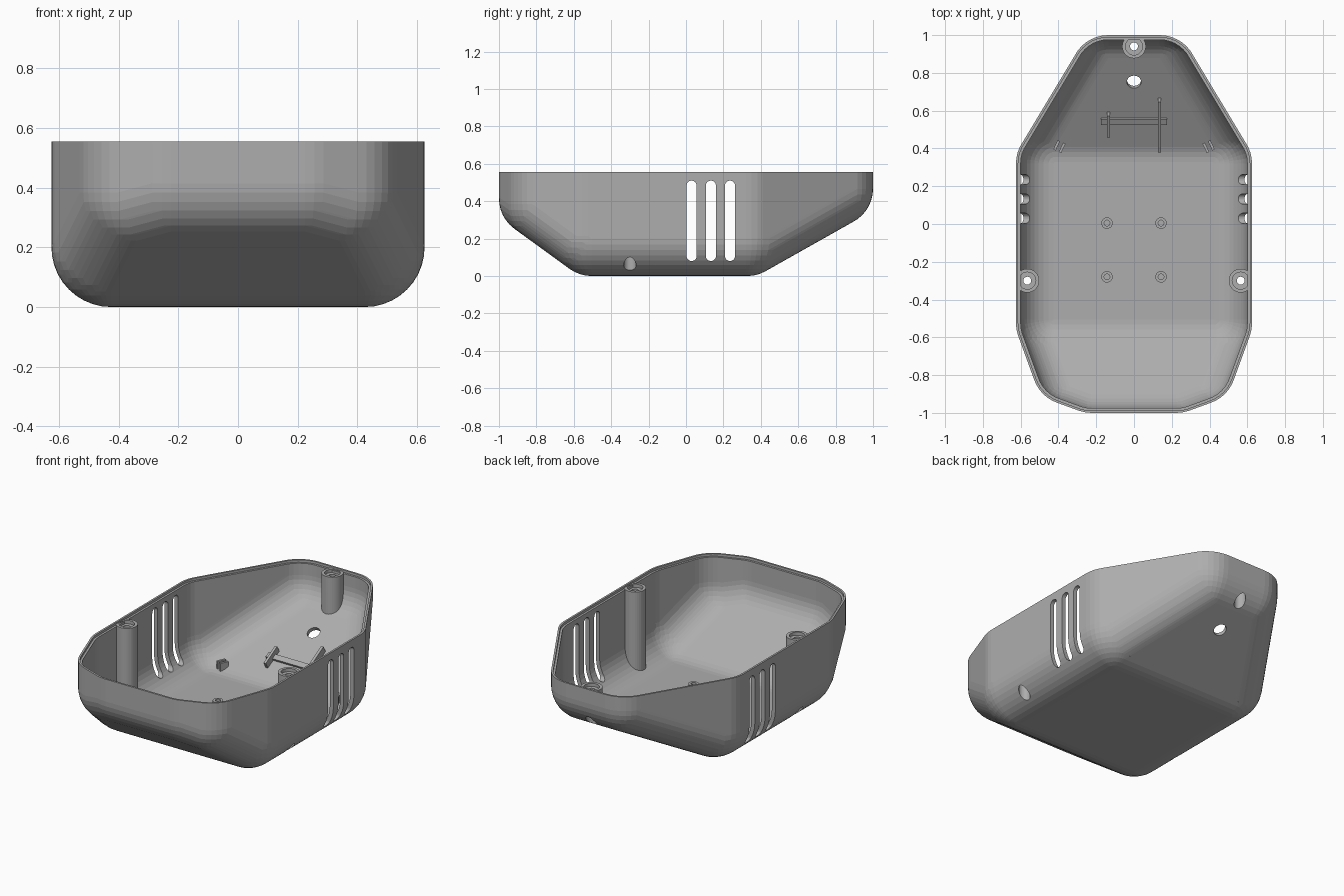
import bpy
import bmesh
from math import sin, cos, tan, radians
from mathutils import Matrix, Vector

if "Cube" in bpy.data.objects:
    bpy.data.objects.remove(bpy.data.objects["Cube"], do_unlink=True)

RIM = 0.555
FILLET = 0.2
WALL = 0.025
FRONT, BACK = radians(36), radians(29.4)
BACK_EDGE = 0.38

grey = bpy.data.materials.new("grey_plastic")
grey.use_nodes = True
grey.diffuse_color = (0.42, 0.42, 0.42, 1)
grey.node_tree.nodes["Principled BSDF"].inputs["Base Color"].default_value = (0.42, 0.42, 0.42, 1)


def finish(name, bm):
    bmesh.ops.recalc_face_normals(bm, faces=bm.faces)
    mesh = bpy.data.meshes.new(name)
    bm.to_mesh(mesh)
    bm.free()
    mesh.materials.append(grey)
    obj = bpy.data.objects.new(name, mesh)
    bpy.context.collection.objects.link(obj)
    return obj


def slice_off(bm, co, no):
    bmesh.ops.bisect_plane(bm, geom=bm.verts[:] + bm.edges[:] + bm.faces[:],
                           plane_co=co, plane_no=no, clear_outer=True)
    bmesh.ops.holes_fill(bm, edges=[e for e in bm.edges if e.is_boundary], sides=0)


def hull(bm):
    res = bmesh.ops.convex_hull(bm, input=bm.verts[:])
    junk = {g for g in res["geom_interior"] + res["geom_unused"]
            if isinstance(g, bmesh.types.BMVert)}
    bmesh.ops.delete(bm, geom=list(junk), context="VERTS")


def core_points():
    # Corner points of the faceted hull, inset by the fillet radius
    planes = [((0, 0, 0), (0, 0, -1)), ((0, -1, 0), (0, -1, 0)), ((0, 1, 0), (0, 1, 0)),
              ((0, -0.57, 0), (0, -sin(FRONT), -cos(FRONT))),
              ((0, BACK_EDGE, 0), (0, sin(BACK), -cos(BACK)))]
    a, b = radians(31), radians(20)
    for s in (1, -1):
        planes += [((s * 0.625, 0, 0), (s, 0, 0)),
                   ((s * 0.625, 0.375, 0), (s * cos(a), sin(a), 0)),
                   ((s * 0.625, -0.56, 0), (s * cos(b), -sin(b), 0)),
                   ((s * 0.26, -1, 0), (s * sin(b), -cos(b), 0))]
    bm = bmesh.new()
    bmesh.ops.create_cube(bm, size=2.4)
    for co, no in planes:
        no = Vector(no)
        slice_off(bm, Vector(co) - no * FILLET, no)
    pts = [v.co.copy() for v in bm.verts]
    bm.free()
    return pts


CORE = core_points()


def rounded_body(name, inset, top=None, bottom=None):
    bm = bmesh.new()
    for p in CORE:
        bmesh.ops.create_uvsphere(bm, u_segments=40, v_segments=20,
                                  radius=FILLET - inset, matrix=Matrix.Translation(p))
    hull(bm)
    bmesh.ops.dissolve_limit(bm, angle_limit=0.008, verts=bm.verts, edges=bm.edges)
    if top is not None:
        slice_off(bm, (0, 0, top), (0, 0, 1))
    if bottom is not None:
        slice_off(bm, (0, 0, bottom), (0, 0, -1))
    return finish(name, bm)


def cylinder(name, x, y, z0, z1, r, tilt=0.0):
    bm = bmesh.new()
    mat = Matrix.Translation((x, y, (z0 + z1) / 2)) @ Matrix.Rotation(tilt, 4, "X")
    bmesh.ops.create_cone(bm, cap_ends=True, segments=32, radius1=r, radius2=r,
                          depth=z1 - z0, matrix=mat)
    return finish(name, bm)


def box(name, centre, size, rot):
    bm = bmesh.new()
    mat = Matrix.Translation(centre) @ rot @ Matrix.Diagonal((*size, 1))
    bmesh.ops.create_cube(bm, size=1, matrix=mat)
    return finish(name, bm)


def slot(name, y, z0, z1, r):
    bm = bmesh.new()
    for z in (z0 + r, z1 - r):
        mat = Matrix.Translation((0, y, z)) @ Matrix.Rotation(radians(90), 4, "Y")
        bmesh.ops.create_cone(bm, cap_ends=True, segments=24, radius1=r, radius2=r,
                              depth=1.5, matrix=mat)
    hull(bm)
    bmesh.ops.dissolve_limit(bm, angle_limit=0.008, verts=bm.verts, edges=bm.edges)
    return finish(name, bm)


def boolean(obj, tool, operation="DIFFERENCE", keep=False):
    mod = obj.modifiers.new("cut", "BOOLEAN")
    mod.object, mod.operation, mod.solver = tool, operation, "EXACT"
    bpy.context.view_layer.update()
    deps = bpy.context.evaluated_depsgraph_get()
    mesh = bpy.data.meshes.new_from_object(obj.evaluated_get(deps))
    obj.modifiers.clear()
    obj.data = mesh
    if not keep:
        bpy.data.objects.remove(tool, do_unlink=True)


def slope_z(y):
    # Height of the inner surface of the rear slope
    return (y - BACK_EDGE) * tan(BACK) + WALL / cos(BACK)


# Hollow shell with a stepped rim
shell = rounded_body("shell", 0, top=RIM)
boolean(shell, rounded_body("cavity", WALL))
boolean(shell, rounded_body("rim_step", 0.012, bottom=0.54))

# Vent slots through both sides
for y in (0.03, 0.133, 0.235):
    boolean(shell, slot("vent_cutter", y, 0.08, 0.51, 0.027))

# Cable hole in the rear slope and round recess in the floor
boolean(shell, cylinder("hole_cutter", 0, 0.76, 0.1, 0.35, 0.038, BACK))
boolean(shell, cylinder("recess_cutter", 0, -0.137, 0.019, 0.06, 0.17))

# Screw posts, trimmed to the shell and bored from below
trim = rounded_body("post_trim", 0.01, top=0.8)
for name, x, y in (("left_post", 0.565, -0.3), ("right_post", -0.565, -0.3),
                   ("rear_post", 0, 0.94)):
    post = cylinder(name, x, y, -0.1, 0.545, 0.063)
    boolean(post, trim, "INTERSECT", keep=True)
    boolean(post, cylinder("seat_cutter", x, y, 0.525, 0.7, 0.045))
    boolean(post, cylinder("screw_cutter", x, y, -0.2, 0.7, 0.021))
    for part in (post, shell):
        boolean(part, cylinder("bore_cutter", x, y, -0.2, 0.45, 0.033))
bpy.data.objects.remove(trim, do_unlink=True)

# Four hollow standoffs around the floor recess
for x in (-0.143, 0.143):
    for y in (0.005, -0.28):
        standoff = cylinder("standoff", x, y, 0.015, 0.06, 0.03)
        boolean(standoff, cylinder("pin_cutter", x, y, 0.03, 0.1, 0.015))

# Fins and crossbar on the rear slope
tilt = Matrix.Rotation(BACK, 4, "X")
for name, x, y0, y1 in (("right_fin", -0.135, 0.46, 0.6), ("left_fin", 0.135, 0.38, 0.675)):
    y = (y0 + y1) / 2
    box(name, (x, y, slope_z(y) + 0.015), (0.016, (y1 - y0) / cos(BACK) - 0.03, 0.06), tilt)
box("crossbar", (0, 0.545, slope_z(0.545) + 0.004), (0.35, 0.035, 0.025), tilt)

# Paired clips near the side walls
for s in (-1, 1):
    turn = Matrix.Rotation(radians(s * 25), 4, "Z")
    for d in (-0.016, 0.016):
        pos = Vector((s * 0.395, 0.41, 0.06)) + turn @ Vector((d, 0, 0))
        box("clip", pos, (0.014, 0.055, 0.05), turn)
